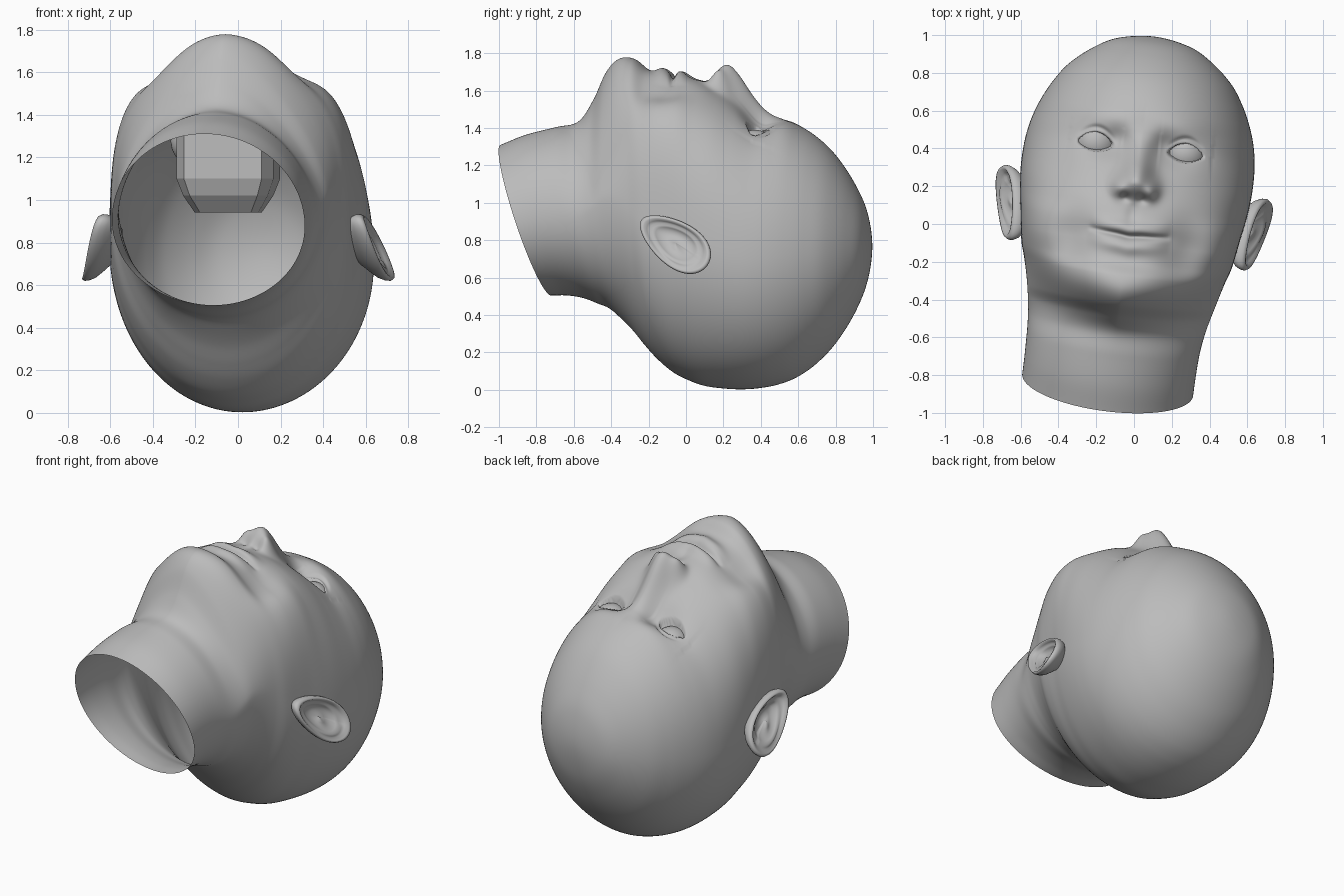
import bpy, bmesh, math
from mathutils import Matrix

if "Cube" in bpy.data.objects:
    bpy.data.objects.remove(bpy.data.objects["Cube"])

TILT = Matrix.Translation((-0.018, 0, 0)) @ Matrix.Rotation(-0.13, 4, 'Z')
grey = bpy.data.materials.new("plain_grey")
grey.diffuse_color = (0.5, 0.5, 0.5, 1)
grey.use_nodes = True
grey.node_tree.nodes["Principled BSDF"].inputs["Base Color"].default_value = grey.diffuse_color


def finish(bm, name, smooth=True):
    bmesh.ops.recalc_face_normals(bm, faces=bm.faces)
    me = bpy.data.meshes.new(name)
    bm.to_mesh(me)
    bm.free()
    me.materials.append(grey)
    for p in me.polygons:
        p.use_smooth = smooth
    ob = bpy.data.objects.new(name, me)
    ob.matrix_world = TILT
    bpy.context.collection.objects.link(ob)
    return ob


def bridge(bm, rings):
    for a, b in zip(rings, rings[1:]):
        n = len(a)
        for i in range(n):
            j = (i + 1) % n
            bm.faces.new((a[i], a[j], b[j], b[i]))


def spline(p0, p1, p2, p3, t):
    return [0.5 * (2*b + (c - a)*t + (2*a - 5*b + 4*c - d)*t*t + (3*b - a - 3*c + d)*t**3)
            for a, b, c, d in zip(p0, p1, p2, p3)]


def gauss(x, s):
    return math.exp(-0.5 * (x / s) ** 2)


def step(x, a, b):
    t = min(1, max(0, (x - a) / (b - a)))
    return t * t * (3 - 2 * t)


def ramp(x, pts):
    for (a, fa), (b, fb) in zip(pts, pts[1:]):
        if a <= x <= b:
            return fa + (fb - fa) * (x - a) / (b - a)
    return 0


NOSE = [(.07, 0), (.11, .012), (.14, .045), (.17, .1), (.2, .145), (.23, .17), (.255, .165),
        (.29, .145), (.35, .09), (.42, .04), (.47, .012), (.54, 0)]


def relief(u, v):
    # height of the facial features over the smooth head
    u = abs(u)
    soft = sum(ramp(v + o, NOSE) for o in (-.018, -.009, 0, .009, .018)) / 5
    width = .062 + .02 * gauss(v - .2, .06)
    d = soft * math.exp(-(u / (width * 1.15)) ** 2.1)                 # nose bridge and tip
    d += .05 * gauss(u - .088, .028) * gauss(v - .18, .035)           # nose wings
    d -= .022 * gauss(u - .045, .02) * gauss(v - .135, .016)          # nostrils
    d -= .07 * gauss(u - .2, .085) * gauss(v - .41, .06)              # eye sockets
    d -= .02 * gauss(u - .12, .04) * gauss(v - .44, .05)
    d += .015 * gauss(u - .2, .12) * gauss(v - .55, .05)              # brow
    d -= .07 * gauss(u - .31, .09) * gauss(v + .11, .13)              # hollow beside the mouth
    # eyelids around an almond opening
    x = (u - .24) / .1
    if abs(x) < 1.4:
        arc = max(0, 1 - x * x)
        top, low = .4 + .058 * arc, .4 - .038 * arc
        d += .028 * gauss(v - .41, .065) * gauss(x, .75)
        d -= .05 * step(v, low - .004, low + .006) * (1 - step(v, top - .006, top + .004)) * min(1, arc * 3)
        d -= .012 * gauss(v - top - .028, .009) * arc
    # lips
    w = max(0, 1 - (u / .22) ** 2)
    line = -.062 + .014 * (u / .2) ** 2 - .006 * gauss(u, .03)
    d += w ** 1.3 * (.026 * gauss(v - line - .042, .026) + .032 * gauss(v - line + .055, .03))
    d -= .03 * w ** .7 * gauss(v - line, .011)
    d -= .006 * gauss(u - .215, .03) * gauss(v + .05, .03)
    d -= .01 * gauss(u, .022) * gauss(v - .05, .04)                   # philtrum
    return d


# head and neck sections: front (v, z), back (v, z), half width, squareness of the front half
KEYS = [(-1, 1.31, -.73, .505, .456, 2), (-.86, 1.365, -.64, .505, .457, 2),
        (-.7, 1.405, -.55, .49, .462, 1.95), (-.58, 1.435, -.47, .46, .473, 1.75),
        (-.5, 1.55, -.41, .435, .486, 1.5), (-.43, 1.70, -.35, .385, .5, 1.5),
        (-.36, 1.77, -.28, .315, .517, 1.68), (-.28, 1.77, -.21, .23, .537, 2.05),
        (-.2, 1.71, -.14, .155, .56, 2.55), (-.1, 1.685, -.06, .09, .576, 2.95),
        (0, 1.675, .02, .05, .59, 2.9), (.1, 1.645, .1, .022, .605, 2.6),
        (.2, 1.59, .2, .008, .615, 2.45), (.3, 1.53, .3, .003, .617, 2.3),
        (.4, 1.475, .4, .01, .61, 2.2), (.5, 1.448, .5, .03, .59, 2.12),
        (.6, 1.415, .6, .07, .555, 2.07), (.7, 1.355, .7, .14, .505, 2.03),
        (.8, 1.26, .8, .245, .435, 2), (.9, 1.115, .9, .4, .32, 2),
        (.97, .96, .97, .57, .19, 2), (1, .77, 1, .77, 0, 2)]
first = [2 * a - b for a, b in zip(KEYS[0], KEYS[1])]
k = KEYS[-2]
path = [first] + KEYS + [(k[2], k[3], k[0], k[1], -k[4], 2)]

# head: loft of the sections, denser over the face
bm = bmesh.new()
rings, NA, MID = [], 240, .48
for i in range(1, len(path) - 2):
    n = 14 if 8 <= i <= 16 else 8
    for j in range(n):
        vt, zt, vb, zb, hw, sq = spline(*path[i - 1:i + 3], j / n)
        ring = []
        for m in range(NA):
            b = 2 * math.pi * m / NA - math.pi
            a = math.pi / 2 + b - .55 * math.sin(b)
            c, s = math.cos(a), math.sin(a)
            e = sq if s > 0 else 2
            r = (abs(c) ** e + abs(s) ** e) ** (-1 / e)
            h = MID + r * s * (1 - MID if s > 0 else MID)
            u, v, z = hw * r * c, vb + (vt - vb) * h, zb + (zt - zb) * h
            if s > 0 and -.6 < v < .8:
                z += relief(u, v) * step(s, 0.1, .5)
            ring.append(bm.verts.new((u - .01 * step(-v, .3, .7), v, z)))
        rings.append(ring)
bridge(bm, rings)
pole = bm.verts.new((0, 1, .77))
for i in range(NA):
    bm.faces.new((rings[-1][i], rings[-1][(i + 1) % NA], pole))
finish(bm, "head")

# ear outline rings: (scale, outward offset), from the back round the rim into the bowl
EAR = [(.55, -.1), (.75, -.07), (.92, -.04), (.99, -.012), (1, .008), (.95, .022), (.88, .02),
       (.8, .004), (.72, -.01), (.64, -.01), (.56, -.02), (.44, -.038), (.25, -.04), (.02, -.04)]
for side, label in ((-1, "left"), (1, "right")):
    bm = bmesh.new()
    rings = []
    for sc, off in EAR:
        ring = []
        for m in range(64):
            a = 2 * math.pi * m / 64
            p = .222 * sc * math.cos(a)
            q = .118 * sc * math.sin(a) * (1 + .22 * math.cos(a))
            u = .66 + .22 * p + .34 * q - 1.5 * max(0, q) ** 2 + off
            if sc < .75 and len(rings) > 6:                      # inner ridge
                u += .02 * gauss(a - 1.0, .7)
            ring.append(bm.verts.new((side * u, .025 + .83 * p - .55 * q, .787 - .55 * p - .83 * q)))
        rings.append(ring)
    bridge(bm, rings)
    bm.faces.new(rings[-1])
    finish(bm, label + "_ear")

    # eyeball
    bm = bmesh.new()
    bmesh.ops.create_uvsphere(bm, u_segments=32, v_segments=20, radius=.115)
    bmesh.ops.translate(bm, verts=bm.verts, vec=(side * .238, .405, 1.275))
    finish(bm, label + "_eyeball")

# mouth cavity: coarse chamfered pocket inside the head
bm = bmesh.new()
rings = []
for z, w, d in ((.94, .15, .1), (1.02, .2, .17), (1.1, .23, .2), (1.35, .23, .2), (1.55, .16, .1)):
    outline = [(w, -d * .6), (w, d * .6), (w * .8, d), (-w * .8, d),
               (-w, d * .6), (-w, -d * .6), (-w * .8, -d), (w * .8, -d)]
    rings.append([bm.verts.new((x - .015, y - .1, z)) for x, y in outline])
bridge(bm, rings)
bm.faces.new(rings[0])
finish(bm, "mouth_cavity", False)
